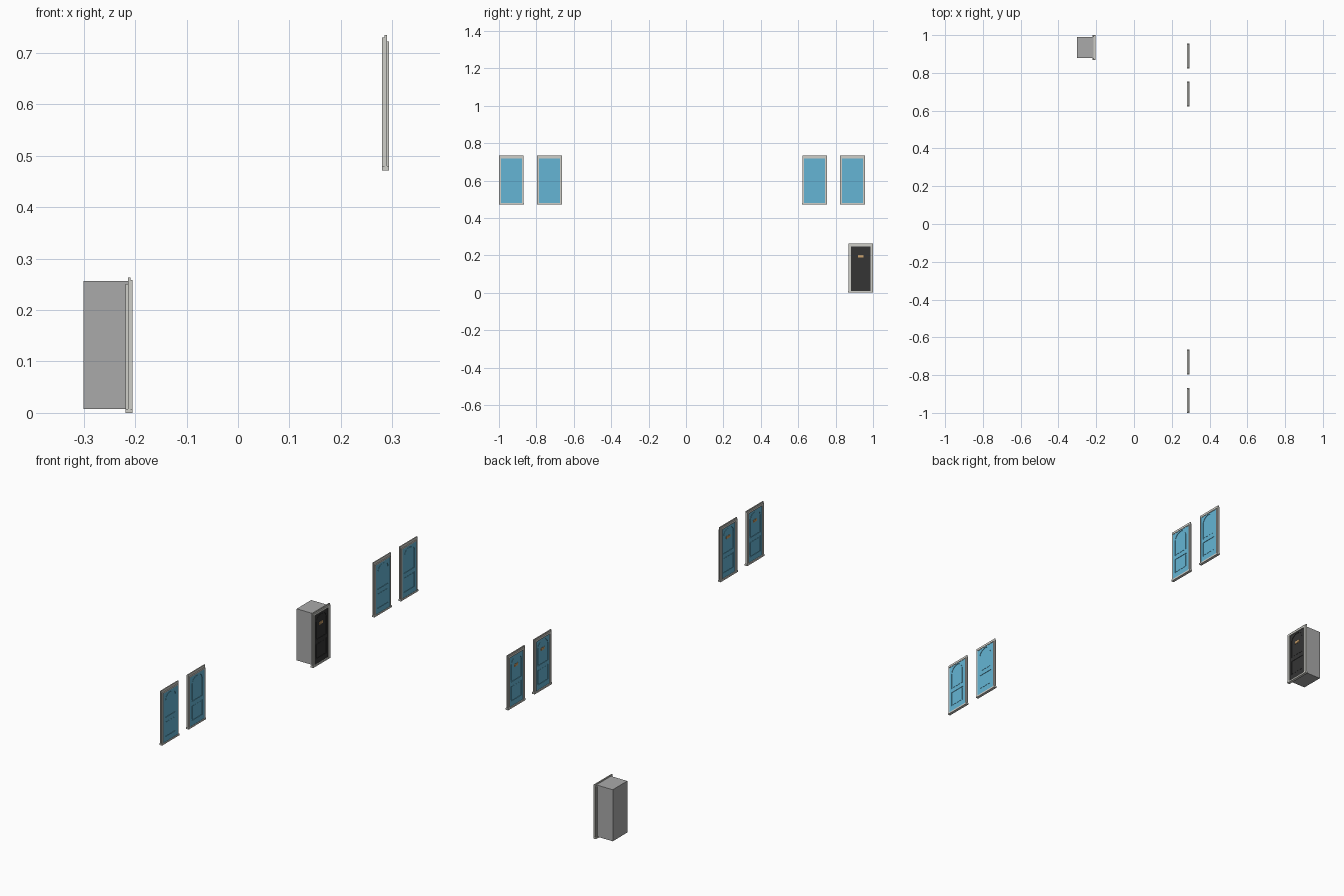
import bpy, math
from mathutils import Matrix

if "Cube" in bpy.data.objects:
    bpy.data.objects.remove(bpy.data.objects["Cube"])


def material(name, rgb):
    m = bpy.data.materials.new(name)
    m.diffuse_color = (*rgb, 1)
    m.use_nodes = True
    m.node_tree.nodes["Principled BSDF"].inputs["Base Color"].default_value = m.diffuse_color
    return m


BLUE = material("blue_paint", (0.13, 0.46, 0.66))
DARK = material("charcoal_paint", (0.035, 0.035, 0.035))
FRAME = material("pale_grey_frame", (0.62, 0.62, 0.58))
STONE = material("grey_block", (0.40, 0.40, 0.40))
BRASS = material("brass", (0.60, 0.36, 0.15))

# local profile (across, up) -> world (y, z); thickness runs along x
TO_WORLD = Matrix(((0, 0, 1, 0), (1, 0, 0, 0), (0, 1, 0, 0), (0, 0, 0, 1)))


def rect(half, z0, z1):
    return [(-half, z0), (half, z0), (half, z1), (-half, z1)]


def arch(half, z0, z1, rise, n=12):
    # rectangle with an elliptical head
    head = [(half * math.cos(math.pi * i / n), z1 - rise + rise * math.sin(math.pi * i / n))
            for i in range(n + 1)]
    return [(-half, z0), (half, z0)] + head


def plate(name, loops, x0, x1, y, z, mat):
    # outline with optional holes, extruded between two x positions
    cu = bpy.data.curves.new(name, 'CURVE')
    cu.dimensions = '2D'
    cu.fill_mode = 'BOTH'
    cu.extrude = abs(x1 - x0) / 2
    for pts in loops:
        s = cu.splines.new('POLY')
        s.points.add(len(pts) - 1)
        for p, (u, v) in zip(s.points, pts):
            p.co = (u, v, 0, 1)
        s.use_cyclic_u = True
    tmp = bpy.data.objects.new(name + "_outline", cu)
    bpy.context.collection.objects.link(tmp)
    dg = bpy.context.evaluated_depsgraph_get()
    me = bpy.data.meshes.new_from_object(tmp.evaluated_get(dg))
    bpy.data.objects.remove(tmp)
    me.transform(Matrix.Translation(((x0 + x1) / 2, y, z)) @ TO_WORLD)
    me.materials.clear()
    me.materials.append(mat)
    for p in me.polygons:
        p.material_index = 0
        p.use_smooth = False
    ob = bpy.data.objects.new(name, me)
    bpy.context.collection.objects.link(ob)
    return ob


def door(front_x, s, y, z, paint):
    # s = direction of depth, away from the outer face
    def part(name, loops, d0, d1, mat):
        plate(name, loops, front_x + s * d0, front_x + s * d1, y, z, mat)

    # frame layers
    part("front_casing", [rect(.0635, .002, .2585), rect(.0520, .008, .248)], 0, .0045, FRAME)
    part("outer_frame", [rect(.0660, .002, .263), rect(.0535, .007, .249)], .0042, .009, FRAME)
    part("back_casing", [rect(.0605, .002, .2505), rect(.0560, .008, .246)], .009, .0135, FRAME)
    part("sill", [rect(.0665, 0, .008)], 0, .0135, FRAME)

    # leaf: recessed core, rails with openings, and raised panels on both sides
    part("leaf_core", [rect(.0585, .006, .2485)], .0062, .0102, paint)
    openings = [arch(.040, .125, .241, .034), rect(.040, .033, .106)]
    panels = [arch(.035, .130, .236, .030), rect(.035, .038, .101)]
    for side, half, rail, panel, slot in (
            ("front", .0525, (.0042, .0064), (.0052, .0064), (.0040, .0054)),
            ("back", .0565, (.0100, .0122), (.0100, .0112), (.0110, .0124))):
        part(side + "_rails", [rect(half, .007, .2475)] + openings, *rail, paint)
        for shape in panels:
            part(side + "_panel", [shape], *panel, paint)
        if side == "front":
            part("letter_plate", [rect(.015, .188, .201)], *slot, BRASS)
            part("letter_flap", [rect(.011, .191, .198)], slot[0] - .0008, slot[0] + .0005, BRASS)


# four blue doors on the upper level, outer face towards -x
for y in (-.9335, -.7300, .6880, .8900):
    door(.2805, 1, y, .4720, BLUE)

# charcoal door on the ground, outer face towards +x, with solid block behind
door(-.2050, -1, .9335, 0, DARK)
plate("backing_block", [rect(.0555, .008, .257)], -.301, -.2125, .9335, 0, STONE)
